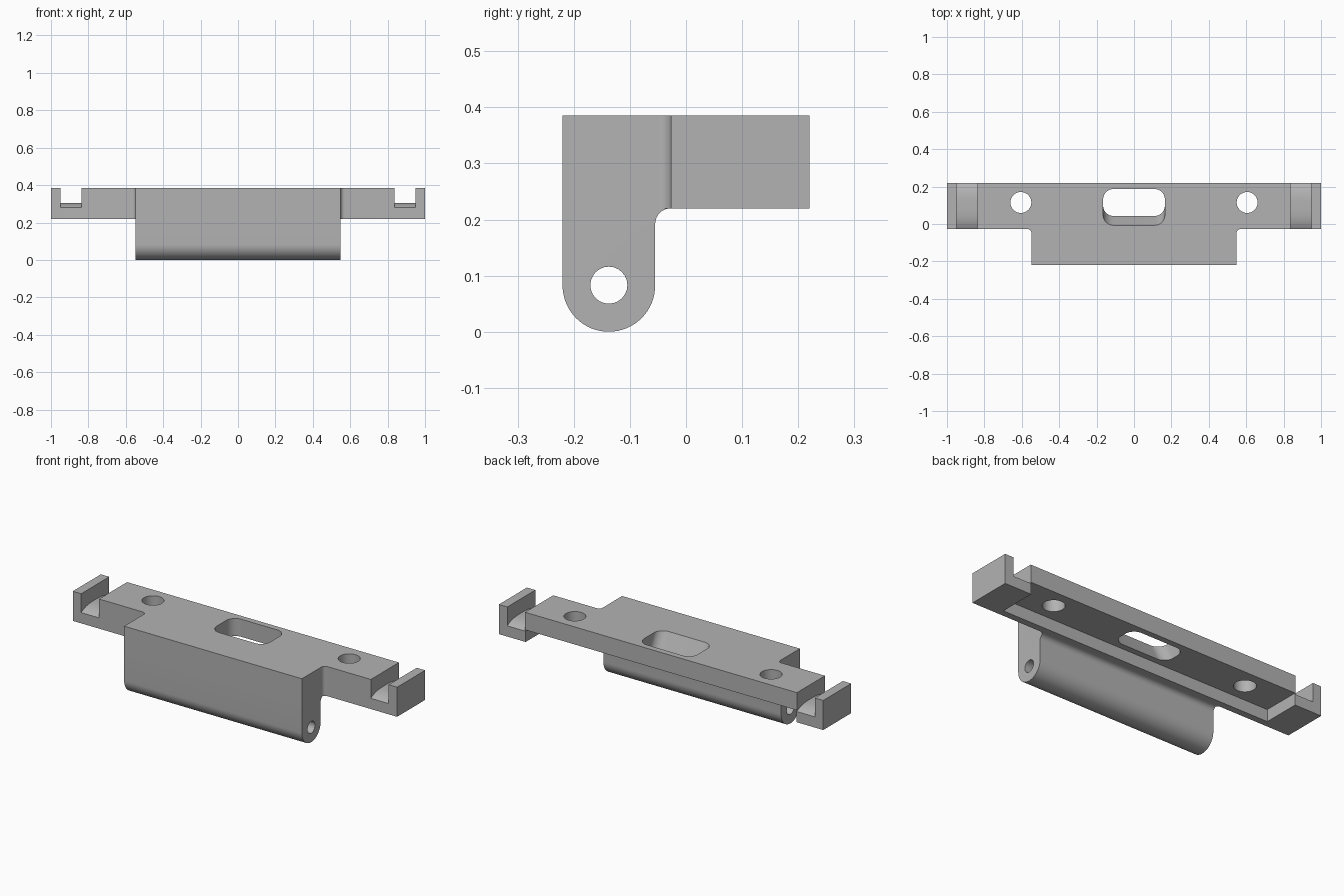
import bpy, bmesh, math
from mathutils import Vector

cube = bpy.data.objects.get("Cube")
if cube:
    bpy.data.objects.remove(cube, do_unlink=True)

grey = bpy.data.materials.new("plain grey")
grey.use_nodes = True
COLOUR = (0.45, 0.45, 0.45, 1)
grey.diffuse_color = COLOUR
grey.node_tree.nodes["Principled BSDF"].inputs["Base Color"].default_value = COLOUR


def arc(cx, cy, r, start, end, n=12):
    """Points on an arc, angles in degrees."""
    angles = [math.radians(start + (end - start) * i / n) for i in range(n + 1)]
    return [(cx + r * math.cos(a), cy + r * math.sin(a)) for a in angles]


def loft(name, ring_a, ring_b):
    """Closed solid between two matching rings of 3D points."""
    bm = bmesh.new()
    a = [bm.verts.new(p) for p in ring_a]
    b = [bm.verts.new(p) for p in ring_b]
    bm.faces.new(a)
    bm.faces.new(b)
    for i in range(len(a)):
        j = (i + 1) % len(a)
        bm.faces.new((a[i], a[j], b[j], b[i]))
    bmesh.ops.recalc_face_normals(bm, faces=bm.faces)
    mesh = bpy.data.meshes.new(name)
    bm.to_mesh(mesh)
    bm.free()
    mesh.materials.append(grey)
    obj = bpy.data.objects.new(name, mesh)
    bpy.context.collection.objects.link(obj)
    return obj


def prism_x(name, profile, x0, x1):
    return loft(name, [(x0, y, z) for y, z in profile], [(x1, y, z) for y, z in profile])


def prism_z(name, outline, z0, z1):
    return loft(name, [(x, y, z0) for x, y in outline], [(x, y, z1) for x, y in outline])


def rounded_rect(x, y0, y1, r):
    return (arc(x - r, y1 - r, r, 0, 90) + arc(-x + r, y1 - r, r, 90, 180)
            + arc(-x + r, y0 + r, r, 180, 270) + arc(x - r, y0 + r, r, 270, 360))


TOP, UNDER = 0.385, 0.22
BACK, EDGE, FRONT = 0.22, -0.027, -0.22
LEG_X, ROOF = 0.548, 0.287

# Top plate, T-shaped with rounded inner corners
f = 0.022
half = ([(LEG_X, FRONT)] + arc(LEG_X + f, EDGE - f, f, 180, 90, 8)
        + [(1, EDGE), (1, BACK)])
outline = half + [(-x, y) for x, y in reversed(half)]
bracket = prism_z("hinge_bracket", outline, UNDER, TOP)

# Hinge leg with round foot and a fillet under the plate
r, g = 0.0825, 0.028
profile = ([(FRONT, UNDER)] + arc(FRONT + r, r, r, 180, 360, 32)
           + arc(FRONT + 2 * r + g, UNDER - g, g, 180, 90, 8))
leg = prism_x("hinge_leg", profile, -LEG_X, LEG_X)

# Pin bore, underside recess and tapered slot
cutters = [
    prism_x("pin_bore", arc(FRONT + r, 0.083, 0.033, 0, 345, 23), -0.7, 0.7),
    prism_x("underside_recess", [(0.01, 0.1), (0.3, 0.1), (0.3, ROOF), (0.01, ROOF)],
            -0.835, 0.835),
]
slot_top = rounded_rect(0.165, -0.007, 0.187, 0.055)
slot_low = rounded_rect(0.165, 0.043, 0.187, 0.055)
# Extend the taper a little past both surfaces
ext = 0.1
pairs = [(Vector((*t, TOP)), Vector((*b, ROOF))) for t, b in zip(slot_top, slot_low)]
cutters.append(loft("slot", [t + (t - b) * ext for t, b in pairs],
                    [b + (b - t) * ext for t, b in pairs]))

# Screw holes and strap grooves with a crowned floor, on both sides
floor = []
for i in range(25):
    t = -1 + i / 12
    floor.append((0.0965 + 0.1235 * t * 1.04, 0.305 - 0.028 * abs(t) ** 3))
groove = floor + [(0.3, 0.45), (-0.1, 0.45)]
for side, label in ((1, "left"), (-1, "right")):
    hole = [(x + side * 0.605, y) for x, y in arc(0, 0.115, 0.056, 0, 350, 35)]
    cutters.append(prism_z(label + "_screw_hole", hole, 0.1, 0.5))
    cutters.append(prism_x(label + "_strap_groove", groove, side * 0.838, side * 0.948))

# Combine everything into one solid
for tool, mode in [(leg, 'UNION')] + [(c, 'DIFFERENCE') for c in cutters]:
    mod = bracket.modifiers.new(tool.name, 'BOOLEAN')
    mod.operation = mode
    mod.solver = 'EXACT'
    mod.object = tool

bpy.context.view_layer.update()
graph = bpy.context.evaluated_depsgraph_get()
solid = bpy.data.meshes.new_from_object(bracket.evaluated_get(graph))
bracket.modifiers.clear()
bracket.data = solid
for tool in [leg] + cutters:
    bpy.data.objects.remove(tool, do_unlink=True)

bpy.ops.object.select_all(action='DESELECT')
bracket.select_set(True)
bpy.context.view_layer.objects.active = bracket
bpy.ops.object.shade_smooth_by_angle(angle=math.radians(30))
